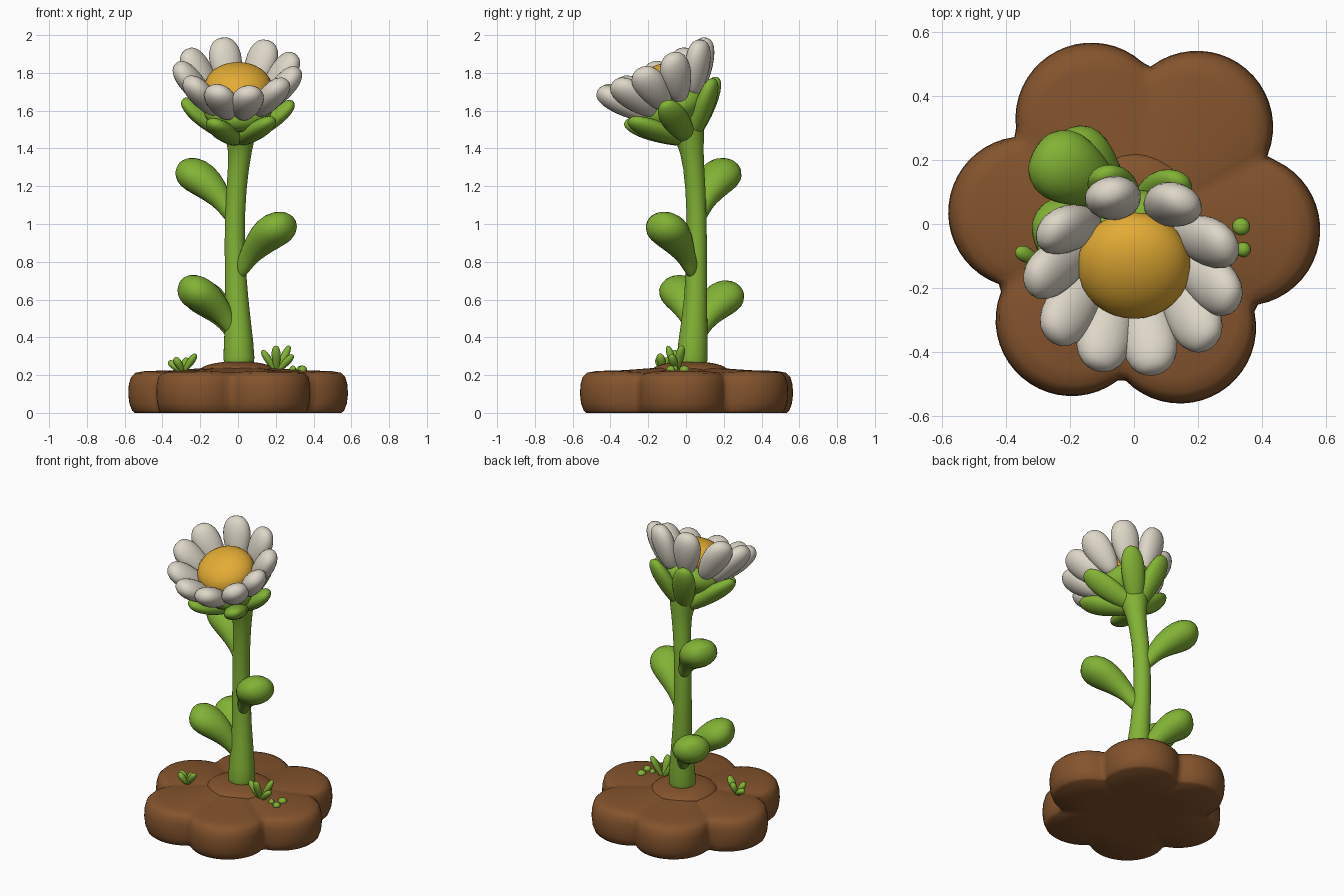
import bpy, math
from math import sin, cos, radians, pi, sqrt
from mathutils import Vector, Matrix

if "Cube" in bpy.data.objects:
    bpy.data.objects.remove(bpy.data.objects["Cube"])


def material(name, col):
    m = bpy.data.materials.new(name)
    m.diffuse_color = (*col, 1)
    m.use_nodes = True
    m.node_tree.nodes["Principled BSDF"].inputs["Base Color"].default_value = m.diffuse_color
    return m


SOIL = material("soil brown", (0.23, 0.088, 0.026))
GREEN = material("leaf green", (0.225, 0.45, 0.036))
WHITE = material("petal cream", (0.73, 0.68, 0.58))
YELLOW = material("centre yellow", (0.77, 0.41, 0.035))


def make(name, verts, faces, mat, subsurf=0):
    me = bpy.data.meshes.new(name)
    me.from_pydata([tuple(v) for v in verts], [], faces)
    me.materials.append(mat)
    for p in me.polygons:
        p.use_smooth = True
    ob = bpy.data.objects.new(name, me)
    bpy.context.collection.objects.link(ob)
    if subsurf:
        mod = ob.modifiers.new("smooth", 'SUBSURF')
        mod.levels = mod.render_levels = subsurf
    return ob


def skin(rings, first, last):
    """Faces and vertices for stacked rings closed by two end points."""
    n = len(rings[0])
    verts = [v for r in rings for v in r] + [first, last]
    a, b, top = len(verts) - 2, len(verts) - 1, (len(rings) - 1) * n
    faces = []
    for j in range(n):
        k = (j + 1) % n
        for i in range(len(rings) - 1):
            faces.append((i * n + j, i * n + k, i * n + n + k, i * n + n + j))
        faces.append((a, k, j))
        faces.append((b, top + j, top + k))
    return verts, faces


def sweep(name, path, sizes, side, mat, n=12, M=Matrix()):
    """Elliptic rings (half width, half thickness) along a path, with pointed ends."""
    path = [Vector(p) for p in path]
    rings = []
    for i in range(1, len(path) - 1):
        t = (path[i + 1] - path[i - 1]).normalized()
        s = (Vector(side) - t * t.dot(Vector(side))).normalized()
        u = t.cross(s)
        w, h = sizes[i - 1]
        rings.append([M @ (path[i] + s * w * cos(2 * pi * j / n) + u * h * sin(2 * pi * j / n))
                      for j in range(n)])
    v, f = skin(rings, M @ path[0], M @ path[-1])
    return make(name, v, f, mat, 1)


def dome(name, loc, r, h, mat, M=Matrix()):
    """Smooth ellipsoid."""
    T = Matrix.Translation(loc) @ M
    rings = [[T @ Vector((r * sin(a) * cos(b), r * sin(a) * sin(b), -h * cos(a)))
              for b in [2 * pi * j / 32 for j in range(32)]]
             for a in [pi * i / 16 for i in range(1, 16)]]
    v, f = skin(rings, T @ Vector((0, 0, -h)), T @ Vector((0, 0, h)))
    return make(name, v, f, mat)


# Six-lobed soil base: outline is the outer edge of six circles
LOBES = [(radians(a), d, 0.238) for a, d in
         ((-3, 0.345), (57, 0.362), (112, 0.355), (174, 0.345), (237, 0.358), (294, 0.354))]


def outline(t):
    best = 0
    for a, d, r in LOBES:
        off = d * sin(t - a)
        if abs(off) < r:
            best = max(best, d * cos(t - a) + sqrt(r * r - off * off))
    return best


N = 120
profile = [(0.5, 0), (0.94, 0), (0.965, 0.012), (0.99, 0.05), (1, 0.1), (0.995, 0.15),
           (0.975, 0.19), (0.935, 0.213), (0.85, 0.222), (0.6, 0.226), (0.3, 0.238)]
rings = []
for s, z in profile:
    ring = []
    for j in range(N):
        t = 2 * pi * j / N
        r = outline(t)
        dip = 0.08 * (0.59 - r) if z > 0.2 and s > 0.5 else 0
        ring.append((s * r * cos(t), s * r * sin(t), z - dip))
    rings.append(ring)
v, f = skin(rings, (0, 0, 0), (0, 0, 0.25))
make("soil_base", v, f, SOIL)
dome("soil_mound", (0, 0.02, 0.225), 0.2, 0.048, SOIL)

# Stem
stem = [(0.005, 0.03, 0.2), (0.005, 0.03, 0.22), (0.005, 0.035, 0.35), (-0.006, 0.052, 0.6),
        (-0.022, 0.06, 0.9), (-0.01, 0.052, 1.2), (0.015, 0.03, 1.4),
        (0.01, 0.015, 1.5), (0.0, -0.03, 1.58), (0, -0.04, 1.6)]
sweep("stem", stem, [(r, r) for r in (0.09, 0.082, 0.06, 0.054, 0.053, 0.06, 0.095, 0.12)],
      (1, 0, 0), GREEN, 16)

# Spoon-shaped leaves
LEAF = [(0, 0), (0.06, 0.12), (0.19, 0.38), (0.37, 0.63), (0.6, 0.85), (0.8, 0.96), (0.95, 1.01), (1, 1.01)]
LSIZE = [(0.035, 0.04), (0.045, 0.05), (0.08, 0.077), (0.122, 0.097), (0.12, 0.094), (0.075, 0.06)]
leaves = {"upper_left_leaf": ((-0.01, 0.06, 0.99), (-0.315, 0.235, 1.285)),
          "right_leaf": ((-0.01, 0.05, 0.70), (0.29, -0.165, 1.0)),
          "lower_back_leaf": ((-0.01, 0.06, 0.38), (-0.255, 0.262, 0.635)),
          "lower_left_leaf": ((0, 0.04, 0.39), (-0.315, -0.06, 0.665))}
for name, (a, b) in leaves.items():
    a, b = Vector(a), Vector(b)
    d = b - a
    path = [(a.x + d.x * h, a.y + d.y * h, a.z + d.z * k) for h, k in LEAF]
    sweep(name, path, LSIZE, (-d.y, d.x, 0), GREEN)

# Flower head, tilted to the front
TILT = Matrix.Rotation(radians(26), 4, 'X')
HEAD = Matrix.Translation((0, -0.01, 1.5)) @ TILT


def radial(name, ang, pts, sizes, mat):
    a = radians(ang)
    sweep(name, [(r * cos(a), r * sin(a), z) for r, z in pts], sizes,
          (-sin(a), cos(a), 0), mat, 12, HEAD)


dome("flower_centre", (0, -0.13, 1.728), 0.177, 0.115, YELLOW, TILT)
dome("calyx_cup", (0, -0.065, 1.61), 0.185, 0.105, GREEN, TILT)

# Petals
e = radians(53)
PETAL = [(0.238 + s * cos(e), 0.27 + s * sin(e)) for s in (-0.165, -0.15, -0.08, 0.01, 0.085, 0.135, 0.153)]
for i, ang in enumerate((105, 61, 21, -13, -43, -79, -111, -143, 181, 148)):
    radial(f"petal_{i + 1}", ang, PETAL,
           [(0.04, 0.035), (0.074, 0.058), (0.094, 0.068), (0.089, 0.063), (0.056, 0.042)], WHITE)

# Sepals
SEPAL = [(0.0, -0.06), (0.02, -0.05), (0.10, 0.01), (0.18, 0.07), (0.245, 0.125), (0.285, 0.165), (0.298, 0.18)]
for i, ang in enumerate((110, 60, -6, -54, -117, 180)):
    radial(f"sepal_{i + 1}", ang, SEPAL,
           [(0.05, 0.04), (0.066, 0.052), (0.08, 0.052), (0.073, 0.045), (0.045, 0.03)], GREEN)

# Grass tufts: base point and blade tips
tufts = {"left_tuft": ((-0.29, -0.12, 0.215),
                       [(-0.37, -0.08, 0.275), (-0.335, -0.15, 0.295), (-0.27, -0.1, 0.295), (-0.22, -0.14, 0.315)]),
         "right_tuft": ((0.205, -0.05, 0.215),
                        [(0.125, -0.06, 0.335), (0.2, -0.1, 0.36), (0.275, -0.02, 0.36), (0.295, -0.08, 0.31)])}
for name, (base, tips) in tufts.items():
    b = Vector(base)
    for i, tip in enumerate(tips):
        d = Vector(tip) - b
        sweep(f"{name}_blade_{i + 1}", [b + d * k for k in (0, 0.08, 0.4, 0.7, 0.92, 1)],
              [(0.014, 0.012), (0.023, 0.02), (0.03, 0.024), (0.019, 0.015)],
              (-d.y, d.x, 0), GREEN, 8)

# Small buds on the soil
for i, (x, y, r) in enumerate(((0.335, -0.008, 0.027), (0.342, -0.08, 0.023), (0.29, -0.06, 0.018))):
    dome(f"bud_{i + 1}", (x, y, 0.228), r, 0.022, GREEN)
